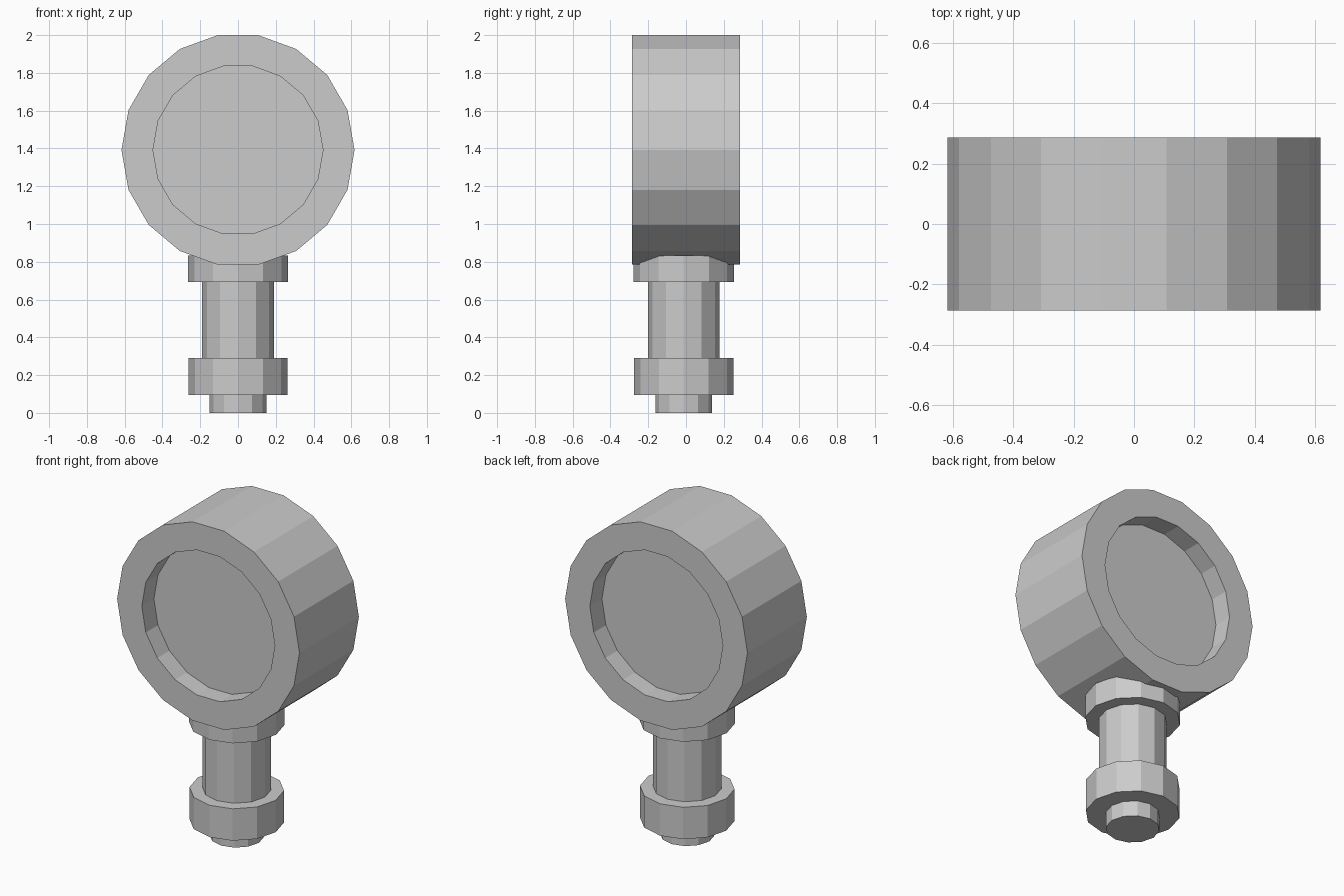
import bpy, bmesh
from math import cos, sin, tau

if "Cube" in bpy.data.objects:
    bpy.data.objects.remove(bpy.data.objects["Cube"])


def lathe(name, profile, sides, place):
    """Revolve (radius, height) points; cap both ends with flat polygons."""
    bm = bmesh.new()
    rings = []
    for r, h in profile:
        rings.append([bm.verts.new(place(r * cos(tau * i / sides), r * sin(tau * i / sides), h))
                      for i in range(sides)])
    for a, b in zip(rings, rings[1:]):
        for i in range(sides):
            j = (i + 1) % sides
            bm.faces.new((a[i], a[j], b[j], b[i]))
    bm.faces.new(rings[0])
    bm.faces.new(rings[-1])
    bmesh.ops.recalc_face_normals(bm, faces=bm.faces)
    mesh = bpy.data.meshes.new(name)
    bm.to_mesh(mesh)
    bm.free()
    obj = bpy.data.objects.new(name, mesh)
    bpy.context.collection.objects.link(obj)
    return obj


# Round drum head lying along y, with a shallow recess in both faces
R, INNER, HALF, DEPTH, CENTRE_Z = 0.617, 0.45, 0.287, 0.117, 1.392
lathe("drum_head",
      [(INNER, -HALF + DEPTH), (INNER, -HALF), (R, -HALF),
       (R, HALF), (INNER, HALF), (INNER, HALF - DEPTH)],
      18, lambda u, v, h: (u, h, CENTRE_Z + v))

# Handle parts stacked along z: name, radius, bottom, top
STEM_Y = -0.012
for name, r, z0, z1 in [("handle_tip", 0.15, 0.0, 0.095),
                        ("lower_ring", 0.263, 0.095, 0.29),
                        ("handle_shaft", 0.19, 0.29, 0.692),
                        ("upper_collar", 0.266, 0.692, 0.834)]:
    lathe(name, [(r, z0), (r, z1)], 12, lambda u, v, h: (u, STEM_Y + v, h))
